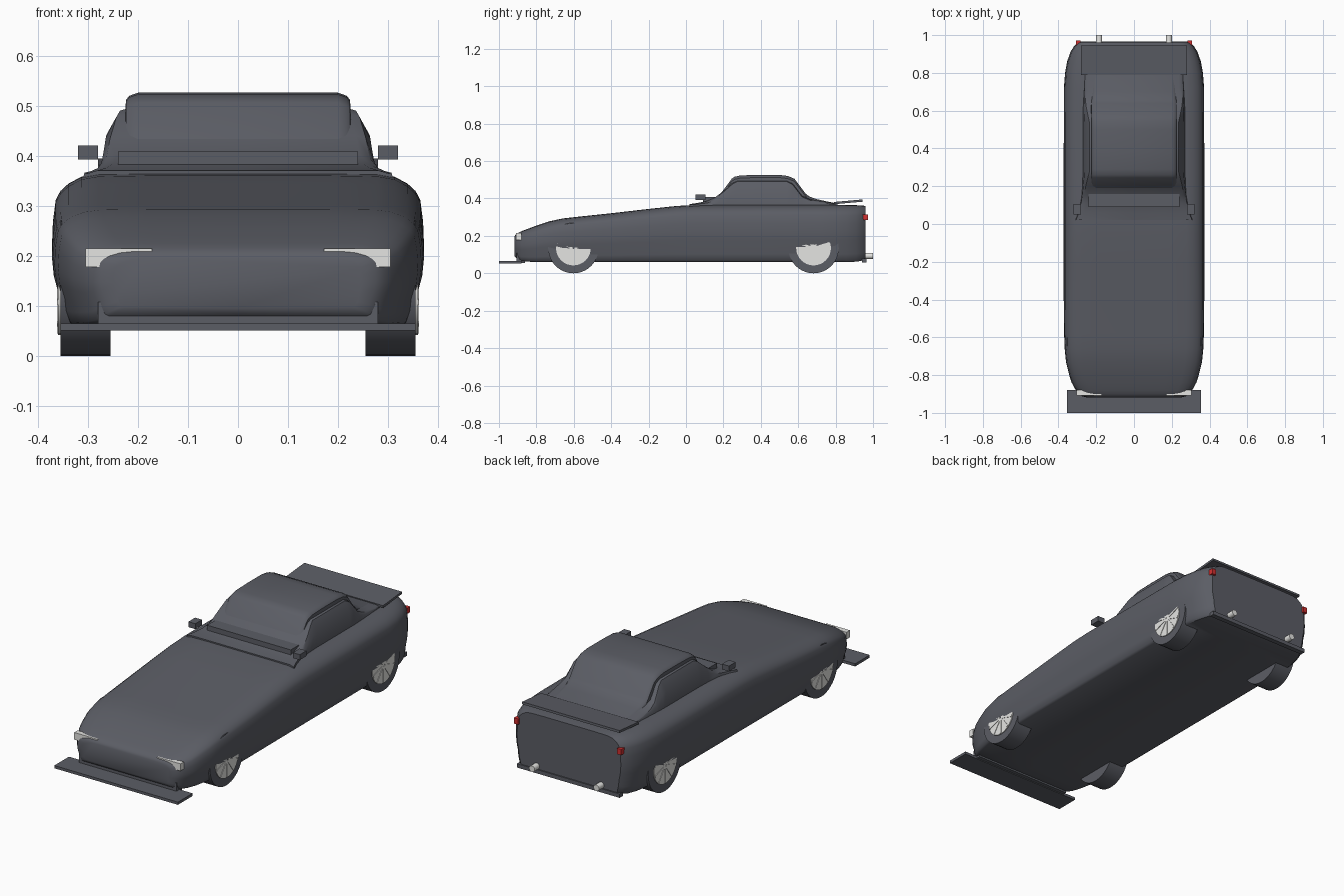
import bpy, bmesh, math
from mathutils import Matrix, Vector

if "Cube" in bpy.data.objects:
    bpy.data.objects.remove(bpy.data.objects["Cube"])


def material(name, color):
    m = bpy.data.materials.new(name)
    m.diffuse_color = (*color, 1)
    m.use_nodes = True
    m.node_tree.nodes["Principled BSDF"].inputs["Base Color"].default_value = m.diffuse_color
    return m


GREY = material("slate grey", (0.105, 0.11, 0.13))
LIGHT = material("pale grey", (0.78, 0.78, 0.76))
RED = material("red", (0.65, 0.03, 0.03))


def finish(name, bm, mat, smooth=None):
    bmesh.ops.recalc_face_normals(bm, faces=bm.faces)
    mesh = bpy.data.meshes.new(name)
    bm.to_mesh(mesh)
    bm.free()
    mesh.materials.append(mat)
    ob = bpy.data.objects.new(name, mesh)
    bpy.context.collection.objects.link(ob)
    if smooth:
        bpy.ops.object.select_all(action='DESELECT')
        ob.select_set(True)
        bpy.context.view_layer.objects.active = ob
        bpy.ops.object.shade_smooth_by_angle(angle=math.radians(smooth))
    return ob


def box(name, x, y, z, mat=GREY, tilt=0):
    """Box from (min, max) ranges, tilted about its x axis."""
    bm = bmesh.new()
    size = [r[1] - r[0] for r in (x, y, z)]
    mid = Vector([(r[0] + r[1]) / 2 for r in (x, y, z)])
    mat4 = Matrix.Translation(mid) @ Matrix.Rotation(tilt, 4, 'X') @ Matrix.Diagonal((*size, 1))
    bmesh.ops.create_cube(bm, size=1, matrix=mat4)
    return finish(name, bm, mat)


def loft(name, sections, smooth):
    """Skin half sections (bottom centre round to top centre), mirrored in x."""
    bm = bmesh.new()
    rings = []
    for y, half in sections:
        full = half + [(-x, z) for x, z in reversed(half) if x > 0]
        rings.append([bm.verts.new((x, y, z)) for x, z in full])
    n = len(rings[0])
    for a, b in zip(rings, rings[1:]):
        for i in range(n):
            j = (i + 1) % n
            bm.faces.new((a[i], a[j], b[j], b[i]))
    bm.faces.new(rings[0])
    bm.faces.new(rings[-1])
    return finish(name, bm, GREY, smooth)


# Body shell: one rounded section scaled along the length
PROFILE = [(0, 0), (.90, 0), (.93, .03), (.955, .14), (.965, .25), (.99, .38), (1, .52),
           (.995, .68), (.98, .82), (.955, .88), (.91, .93), (.84, .975), (.75, .995), (.5, 1), (0, 1)]
STATIONS = [  # y, half width, bottom, top
    (-.918, .25, .095, .195), (-.912, .275, .085, .206), (-.90, .293, .075, .215),
    (-.88, .308, .066, .225), (-.84, .33, .062, .24), (-.80, .343, .06, .255),
    (-.73, .36, .06, .278), (-.66, .367, .06, .293), (-.58, .37, .06, .302),
    (-.4, .372, .06, .321), (-.2, .372, .06, .344), (-.05, .372, .06, .360),
    (.05, .372, .06, .365), (.4, .372, .06, .366), (.72, .371, .06, .366),
    (.80, .365, .06, .366), (.86, .354, .06, .365), (.91, .337, .062, .364),
    (.945, .315, .068, .362), (.96, .298, .075, .36)]
loft("body", [(y, [(w * px, zb + (zt - zb) * pz) for px, pz in PROFILE])
              for y, w, zb, zt in STATIONS], 40)

# Cabin sides: low outer shell flaring into the bonnet and tail
SIDES = [  # y, base half width, top half width, top
    (.02, .31, .295, .370), (.06, .297, .275, .376), (.11, .285, .26, .386),
    (.15, .278, .255, .402), (.20, .274, .248, .44), (.25, .272, .235, .484),
    (.275, .272, .228, .496), (.54, .272, .228, .496), (.57, .272, .235, .48),
    (.62, .27, .245, .415), (.66, .268, .25, .397), (.72, .264, .25, .386), (.80, .26, .248, .374)]
loft("cabin_sides", [(y, [(0, .355), (wb, .355), (wb - .2 * (wb - wt), .36 + .6 * (z - .36)),
                          (wt + .008, z - .006), (wt - .012, z), (0, z)])
                     for y, wb, wt, z in SIDES], 35)

# Glass canopy and roof, standing slightly proud of the sides
CANOPY = [(.168, .405), (.185, .425), (.245, .506), (.26, .516), (.29, .523), (.38, .526),
          (.50, .526), (.545, .52), (.58, .505), (.64, .425), (.66, .41), (.70, .396), (.81, .372)]
loft("canopy", [(y, [(0, .355), (.234, .355), (.224, z - .014), (.217, z - .006), (.2, z), (0, z)])
                for y, z in CANOPY], 35)

# Cowl, tail wing, splitter and bumpers
box("cowl", (-.24, .24), (.09, .17), (.36, .408))
box("tail_wing", (-.28, .28), (.79, .945), (.376, .388), tilt=math.radians(5))
box("splitter", (-.355, .355), (-1, -.88), (.051, .065))
box("front_bumper", (-.28, .28), (-.905, -.86), (.055, .108))
box("rear_bumper", (-.295, .295), (.94, .966), (.058, .078))


def lathe(name, x, y, z, axis, radius, depth, mat, segs, bevel=0):
    bm = bmesh.new()
    rot = Matrix.Rotation(math.pi / 2, 4, axis)
    bmesh.ops.create_cone(bm, cap_ends=True, segments=segs, radius1=radius, radius2=radius,
                          depth=depth, matrix=Matrix.Translation((x, y, z)) @ rot)
    return finish(name, bm, mat, 30)


for s, side in ((1, "right"), (-1, "left")):
    def span(a, b):
        return tuple(sorted((s * a, s * b)))
    # Lamps, mirrors and exhausts
    box(f"headlight_{side}", span(.172, .305), (-.908, -.88), (.178, .215), LIGHT)
    box(f"taillight_{side}", span(.284, .308), (.945, .972), (.285, .315), RED)
    box(f"mirror_{side}", span(.28, .32), (.05, .105), (.392, .42))
    lathe(f"exhaust_{side}", s * .185, .97, .093, 'X', .016, .06, LIGHT, 16)
    # Wheels: tyre, pale rim and raised spokes
    for end, y in (("front", -.602), ("rear", .682)):
        lathe(f"{end}_tyre_{side}", s * .305, y, .135, 'Y', .135, .10, GREY, 40)
        lathe(f"{end}_rim_{side}", s * .352, y, .135, 'Y', .093, .015, LIGHT, 32)
        bm = bmesh.new()
        for k in range(10):
            m = (Matrix.Translation((s * .3595, y, .135))
                 @ Matrix.Rotation(k * math.tau / 10, 4, 'X')
                 @ Matrix.Translation((0, 0, .048)) @ Matrix.Diagonal((.005, .01, .085, 1)))
            bmesh.ops.create_cube(bm, size=1, matrix=m)
        finish(f"{end}_spokes_{side}", bm, LIGHT)
